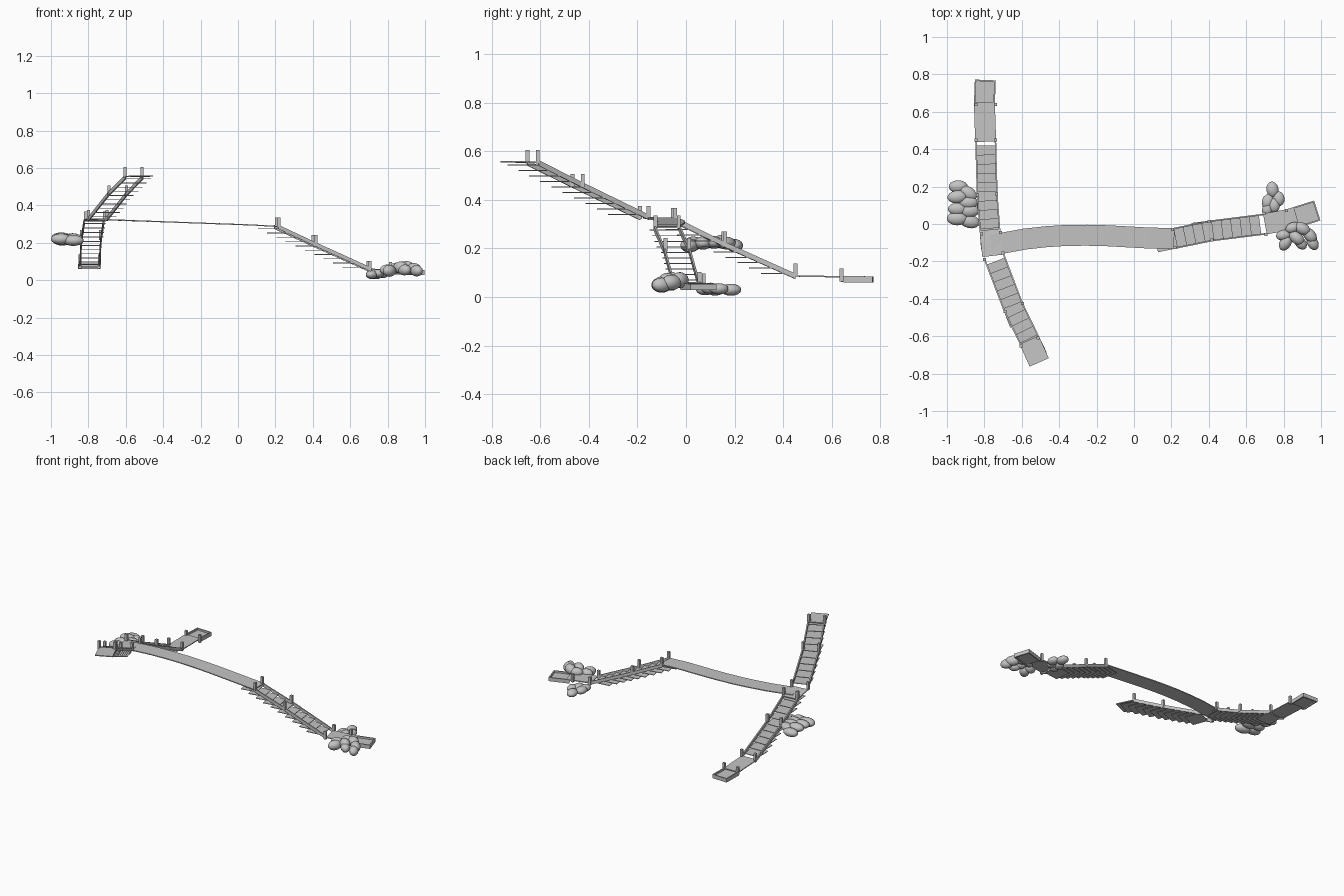
import bpy, bmesh, math, random
from mathutils import Vector, Matrix

if "Cube" in bpy.data.objects:
    bpy.data.objects.remove(bpy.data.objects["Cube"])

random.seed(4)
grey = bpy.data.materials.new("plain grey")
grey.diffuse_color = (0.55, 0.55, 0.55, 1)
grey.use_nodes = True
grey.node_tree.nodes["Principled BSDF"].inputs["Base Color"].default_value = grey.diffuse_color
W = 0.112  # walkway width


def finish(name, bm, smooth=False):
    bmesh.ops.recalc_face_normals(bm, faces=bm.faces)
    me = bpy.data.meshes.new(name)
    bm.to_mesh(me)
    bm.free()
    me.materials.append(grey)
    for p in me.polygons:
        p.use_smooth = smooth
    ob = bpy.data.objects.new(name, me)
    bpy.context.collection.objects.link(ob)
    return ob


def side_normals(pts):
    out = []
    for i in range(len(pts)):
        d = pts[min(i + 1, len(pts) - 1)] - pts[max(i - 1, 0)]
        out.append(Vector((-d.y, d.x, 0)).normalized())
    return out


def add_strip(bm, pts, width, thick, offset=0.0):
    """Box-section ribbon along a path; path is its top centre."""
    pts = [Vector(p) for p in pts]
    rings = []
    for p, n in zip(pts, side_normals(pts)):
        a, b = p + n * (offset + width / 2), p + n * (offset - width / 2)
        dz = Vector((0, 0, thick))
        rings.append([bm.verts.new(v) for v in (a, b, b - dz, a - dz)])
    for r, s in zip(rings, rings[1:]):
        for k in range(4):
            bm.faces.new((r[k], r[(k + 1) % 4], s[(k + 1) % 4], s[k]))
    bm.faces.new(rings[0])
    bm.faces.new(rings[-1][::-1])


def deck(name, pts, thick=0.006):
    bm = bmesh.new()
    add_strip(bm, pts, W, thick)
    finish(name, bm)


def rails(name, pts, lift=0.006, height=0.022):
    bm = bmesh.new()
    up = [Vector(p) + Vector((0, 0, lift)) for p in pts]
    for s in (1, -1):
        add_strip(bm, up, 0.008, height, s * (W / 2 - 0.004))
    finish(name, bm)


def along(pts, t):
    pts = [Vector(p) for p in pts]
    lens = [(b - a).xy.length for a, b in zip(pts, pts[1:])]
    s = t * sum(lens)
    for a, b, l in zip(pts, pts[1:], lens):
        if s <= l + 1e-6:
            break
        s -= l
    d = b - a
    return a + d * (s / l), Vector((d.x, d.y, 0)).normalized()


def stairs(name, pts, count):
    """Thin overlapping treads, listed from top to bottom, with side stringers."""
    bm = bmesh.new()
    for i in range(count):
        p, d = along(pts, (i + 0.3) / count)
        p.z -= 0.006
        add_strip(bm, [p - d * 0.105, p + d * 0.004], W - 0.002, 0.004)
    finish(name + "_treads", bm)
    rails(name + "_stringers", pts)


def end_tray(name, pts):
    """Low end step: sunken floor, side boards and an end board."""
    low = [Vector(p) - Vector((0, 0, 0.012)) for p in pts]
    deck(name + "_floor", low, 0.006)
    rails(name + "_sides", pts, 0, 0.026)
    a, b = Vector(pts[-2]), Vector(pts[-1])
    bm = bmesh.new()
    add_strip(bm, [b - (b - a).normalized() * 0.008, b], W, 0.026)
    finish(name + "_end_board", bm)


# north-south walk
stairs("north_stair", [(-.77, -.04, .318), (-.785, .155, .222), (-.793, .45, .09)], 10)
deck("north_path", [(-.793, .44, .09), (-.8, .65, .086)])
end_tray("north_end", [(-.8, .64, .087), (-.795, .77, .085)])
deck("junction_deck", [(-.755, -.17, .33), (-.762, -.11, .327), (-.77, -.03, .32)])
stairs("south_stair", [(-.555, -.63, .557), (-.645, -.445, .465), (-.75, -.17, .332)], 10)
deck("south_landing", [(-.56, -.62, .557), (-.507, -.74, .56)])

# long bridge to the east, then its stair
deck("bridge_deck", [(-.76, -.115, .328), (-.69, -.1, .326), (-.58, -.08, .322), (-.47, -.068, .318),
                     (-.36, -.061, .314), (-.25, -.06, .31), (-.14, -.063, .306), (-.03, -.069, .302),
                     (.08, -.075, .298), (.215, -.078, .29)])
stairs("east_stair", [(.205, -.079, .29), (.41, -.037, .195), (.705, 0, .062)], 10)
deck("east_path", [(.7, 0, .062), (.82, .022, .058), (.87, .037, .055)])
end_tray("east_end", [(.85, .031, .056), (.98, .072, .054)])

# marker posts: x, y, base height
posts = [(-.845, .64, .07), (-.74, .64, .07), (-.845, .45, .09), (-.74, .45, .09),
         (-.838, .155, .222), (-.735, .16, .222), (-.815, -.053, .32), (-.715, -.045, .32),
         (-.8, -.19, .328), (-.7, -.155, .328), (-.69, -.467, .46), (-.597, -.425, .46),
         (-.605, -.652, .557), (-.513, -.61, .557), (.205, -.03, .288), (.22, -.125, .288),
         (.4, .013, .195), (.418, -.085, .195), (.695, .055, .055), (.707, -.055, .055),
         (.815, .073, .05)]
for i, (x, y, z) in enumerate(posts):
    bm = bmesh.new()
    bmesh.ops.create_cube(bm, size=1, matrix=Matrix.Translation((x, y, z + .02)) @ Matrix.Diagonal((.016, .016, .054, 1)))
    finish("post_%02d" % i, bm)


# rounded boulder clusters: x, y, z, angle of the long axis
def boulders(name, items, size):
    bm = bmesh.new()
    for x, y, z, ang in items:
        k = random.uniform(.92, 1.06)
        m = (Matrix.Translation((x, y, z)) @ Matrix.Rotation(math.radians(ang), 4, 'Z')
             @ Matrix.Diagonal((size[0] * k, size[1] * k, size[2] * k, 1)))
        bmesh.ops.create_uvsphere(bm, u_segments=14, v_segments=9, radius=1, matrix=m)
    finish(name, bm, True)


boulders("west_boulders", [(-.94, .2, .212, 0), (-.885, .165, .222, -35), (-.945, .145, .228, 5),
                           (-.885, .115, .225, 0), (-.945, .08, .225, 0), (-.88, .07, .222, 0),
                           (-.945, .03, .22, 0), (-.88, .015, .212, -15)], (.055, .036, .028))
boulders("north_east_boulders", [(.74, .185, .03, 100), (.775, .135, .034, 95), (.715, .12, .03, 75),
                                 (.75, .1, .036, 90), (.715, .08, .03, 70)], (.042, .032, .024))
boulders("south_east_boulders", [(.8, -.06, .055, 10), (.85, -.02, .065, 20), (.9, -.025, .07, -30),
                                 (.94, -.06, .06, -50), (.87, -.075, .068, -40), (.81, -.1, .05, 60),
                                 (.89, -.1, .055, -50), (.955, -.1, .05, -60)], (.045, .031, .031))
